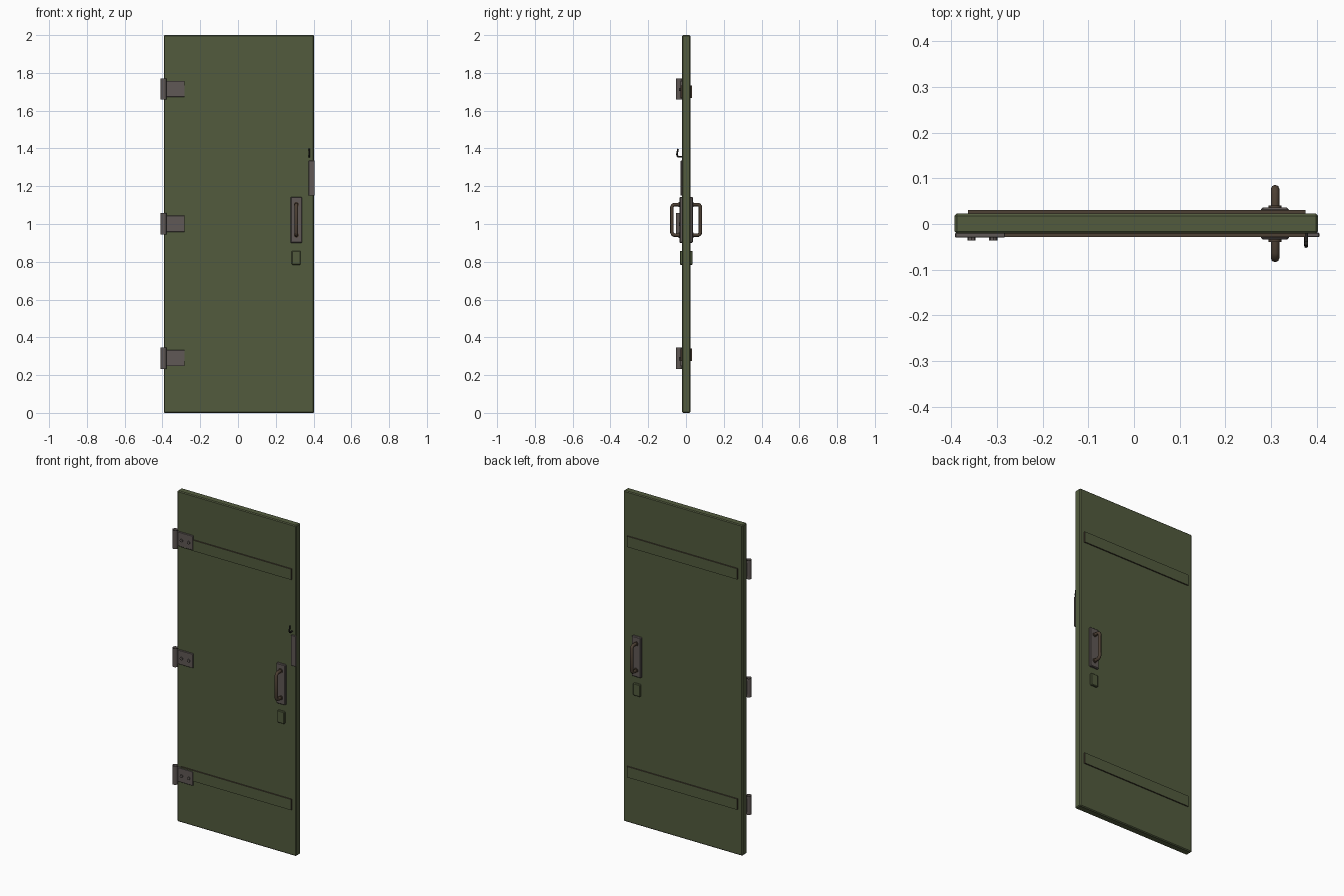
import bpy, bmesh, math
from mathutils import Matrix, Vector

if "Cube" in bpy.data.objects:
    bpy.data.objects.remove(bpy.data.objects["Cube"])


def material(name, rgb):
    m = bpy.data.materials.new(name)
    m.diffuse_color = (*rgb, 1)
    m.use_nodes = True
    m.node_tree.nodes["Principled BSDF"].inputs["Base Color"].default_value = m.diffuse_color
    return m


GREEN = material("olive_paint", (0.085, 0.105, 0.048))
GREY = material("worn_steel", (0.115, 0.098, 0.092))
BROWN = material("aged_bronze", (0.075, 0.052, 0.035))
DARK = material("dark_iron", (0.02, 0.019, 0.017))


def finish(name, bm, *mats):
    bmesh.ops.recalc_face_normals(bm, faces=bm.faces)
    me = bpy.data.meshes.new(name)
    bm.to_mesh(me)
    bm.free()
    for m in mats:
        me.materials.append(m)
    ob = bpy.data.objects.new(name, me)
    bpy.context.collection.objects.link(ob)
    return ob


def box(name, x, y, z, mat, bevel=0, side_mat=None):
    """Box from (min, max) ranges; side_mat colours every face not facing +-y."""
    bm = bmesh.new()
    bmesh.ops.create_cube(bm, size=1)
    for v in bm.verts:
        v.co = Vector([r[0] if c < 0 else r[1] for c, r in zip(v.co, (x, y, z))])
    if bevel:
        bmesh.ops.bevel(bm, geom=bm.edges[:], offset=bevel, segments=1, affect='EDGES')
    bm.normal_update()
    if side_mat:
        for f in bm.faces:
            f.material_index = 0 if abs(f.normal.y) > 0.9 else 1
    return finish(name, bm, mat, *([side_mat] if side_mat else []))


def cylinder(name, centre, radius, length, mat, axis='Z', sides=12, caps=True):
    bm = bmesh.new()
    rot = Matrix.Rotation(math.pi / 2, 4, 'X') if axis == 'Y' else Matrix()
    bmesh.ops.create_cone(bm, cap_ends=caps, segments=sides, radius1=radius, radius2=radius,
                          depth=length, matrix=Matrix.Translation(centre) @ rot)
    return smooth(finish(name, bm, mat))


def smooth(ob):
    bpy.ops.object.select_all(action='DESELECT')
    ob.select_set(True)
    bpy.context.view_layer.objects.active = ob
    bpy.ops.object.shade_smooth_by_angle(angle=math.radians(40))
    return ob


def rod(name, points, radius, mat):
    """Round bar following a polyline."""
    cu = bpy.data.curves.new(name, 'CURVE')
    cu.dimensions = '3D'
    cu.bevel_depth = radius
    cu.bevel_resolution = 2
    cu.use_fill_caps = True
    sp = cu.splines.new('POLY')
    sp.points.add(len(points) - 1)
    for p, co in zip(sp.points, points):
        p.co = (*co, 1)
    cu.materials.append(mat)
    ob = bpy.data.objects.new(name, cu)
    bpy.context.collection.objects.link(ob)
    return ob


# Door slab with chamfered edges
box("door_slab", (-0.393, 0.403), (-0.021, 0.023), (0, 2), GREEN, 0.005)

# Parts repeated on the front (-1) and back (+1) faces
for s, side in ((-1, "front"), (1, "back")):
    def span(depth):
        return tuple(sorted((0.001 + s * 0.018, 0.001 + s * depth)))

    # Horizontal braces
    for z, level in ((0.275, "lower"), (1.668, "upper")):
        box(f"{side}_{level}_brace", (-0.363, 0.375), span(0.0295), (z, z + 0.065),
            GREEN, 0, BROWN)

    # Handle plate and lock cover
    box(f"{side}_handle_plate", (0.278, 0.339), span(0.035), (0.9, 1.144), GREY, 0.004)
    box(f"{side}_lock_cover", (0.284, 0.332), span(0.034), (0.784, 0.858), GREEN, 0.004)

    # Pull handle with rounded corners, mounted on two bosses
    path = []
    for zc, d in ((0.941, 1), (1.103, -1)):
        corner = [(0.309, 0.001 + s * y, zc + d * dz)
                  for y, dz in ((0.03, 0), (0.063, 0), (0.071, 0.004), (0.0755, 0.013))]
        path += corner if d > 0 else corner[::-1]
        cylinder(f"{side}_handle_boss", (0.309, 0.001 + s * 0.036, zc), 0.014, 0.008,
                 BROWN, 'Y')
    rod(f"{side}_handle", path, 0.0095, BROWN)

# Hinges: open barrel, leaf and two bolts
for z in (0.29, 1.001, 1.715):
    cylinder("hinge_barrel", (-0.394, -0.037, z), 0.016, 0.113, GREY, sides=16, caps=False)
    box("hinge_leaf", (-0.392, -0.282), (-0.030, -0.019), (z - 0.043, z + 0.043), GREY, 0.002)
    for x in (-0.356, -0.308):
        cylinder("hinge_bolt", (x, -0.032, z - 0.003), 0.009, 0.009, GREY, 'Y', 8)

# Latch plate on the opening edge and the hook above it
box("latch_plate", (0.374, 0.406), (-0.029, -0.019), (1.15, 1.335), GREY, 0.002)
rod("latch_hook", [(0.377, -0.018, 1.356), (0.377, -0.040, 1.356), (0.377, -0.046, 1.360),
                   (0.377, -0.048, 1.368), (0.377, -0.042, 1.398)], 0.0045, DARK)
